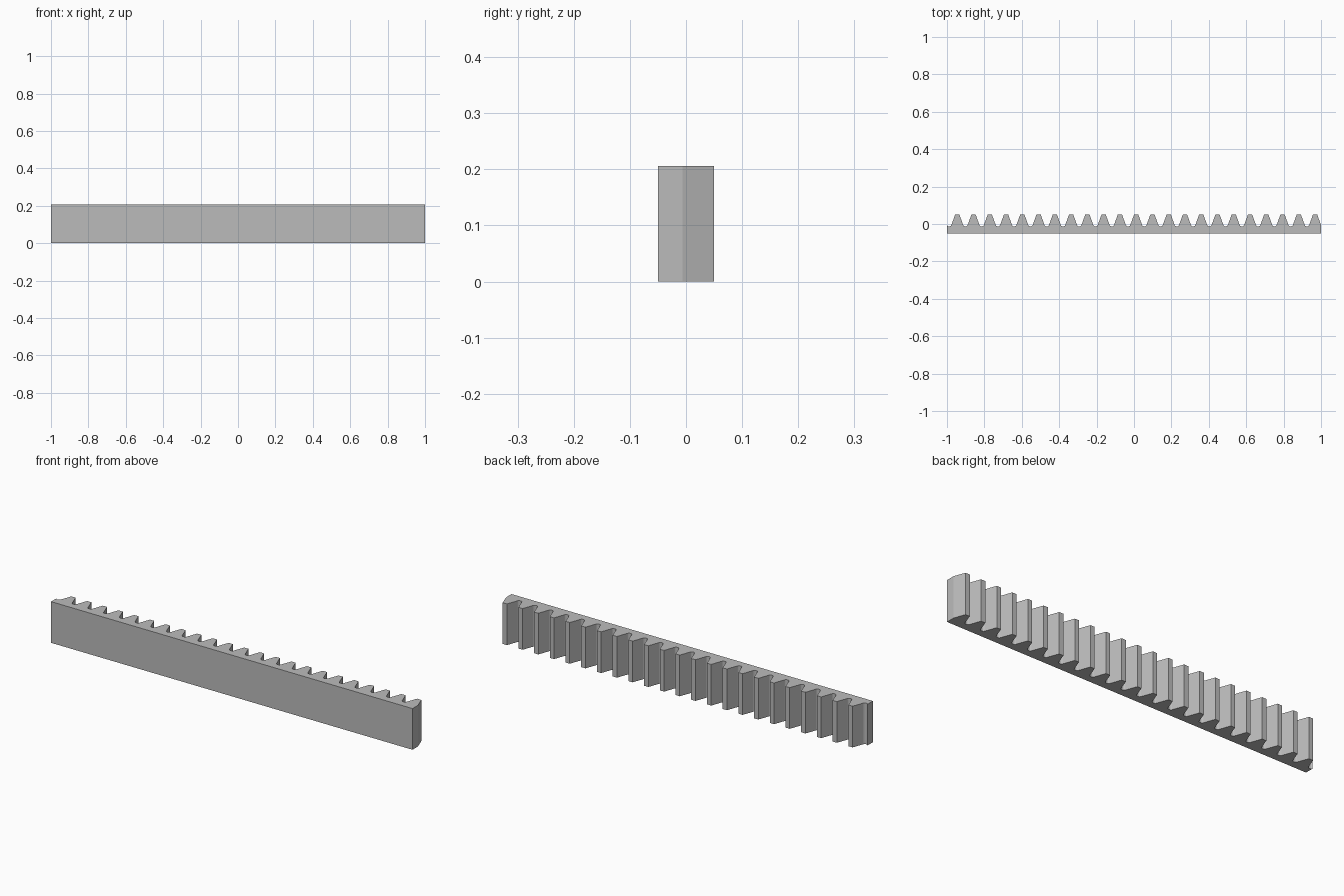
import bpy
import bmesh
from math import pi, tan, cos, sin, radians

cube = bpy.data.objects.get("Cube")
if cube:
    bpy.data.objects.remove(cube, do_unlink=True)

# Rack proportions
TEETH = 23
LENGTH = 2.0
HEIGHT = 0.206
HALF_DEPTH = 0.0495
pitch = LENGTH / TEETH
module = pitch / pi
slope = tan(radians(20))
tip_y = HALF_DEPTH
root_y = tip_y - 2.25 * module
tip_half = pitch / 4 - module * slope
root_half = pitch / 4 + 1.25 * module * slope
fillet = 0.38 * module
fillet_x = root_half + fillet * tan(radians(35))
STEPS = 5


def root_fillet(tooth_x, side):
    """Arc from a tooth flank down to the groove floor; side is +1 or -1."""
    points = []
    for i in range(STEPS + 1):
        a = radians(200 + 70 * i / STEPS)
        points.append((tooth_x + side * (fillet_x + fillet * cos(a)),
                       root_y + fillet + fillet * sin(a)))
    return points


# Outline: each pitch is a groove followed by a tooth
end_offset = fillet_x + fillet * cos(radians(200))
first = -LENGTH / 2 - end_offset + pitch
outline = [(-LENGTH / 2, -HALF_DEPTH)]
for i in range(TEETH):
    x = first + i * pitch
    outline += root_fillet(x - pitch, 1)
    outline += reversed(root_fillet(x, -1))
    outline += [(x - tip_half, tip_y), (x + tip_half, tip_y)]
outline.append(root_fillet(x, 1)[0])
outline.append((LENGTH / 2, -HALF_DEPTH))

# Extrude the outline upward
bm = bmesh.new()
base = bm.faces.new([bm.verts.new((x, y, 0)) for x, y in outline])
top = bmesh.ops.extrude_face_region(bm, geom=[base], use_keep_orig=True)
bmesh.ops.translate(bm, vec=(0, 0, HEIGHT),
                    verts=[g for g in top["geom"] if isinstance(g, bmesh.types.BMVert)])
bmesh.ops.recalc_face_normals(bm, faces=bm.faces)
mesh = bpy.data.meshes.new("gear_rack")
bm.to_mesh(mesh)
bm.free()

# Plain grey material
grey = bpy.data.materials.new("light grey")
grey.use_nodes = True
colour = (0.5, 0.5, 0.5, 1)
grey.diffuse_color = colour
grey.node_tree.nodes["Principled BSDF"].inputs["Base Color"].default_value = colour
mesh.materials.append(grey)

rack = bpy.data.objects.new("gear_rack", mesh)
bpy.context.collection.objects.link(rack)
